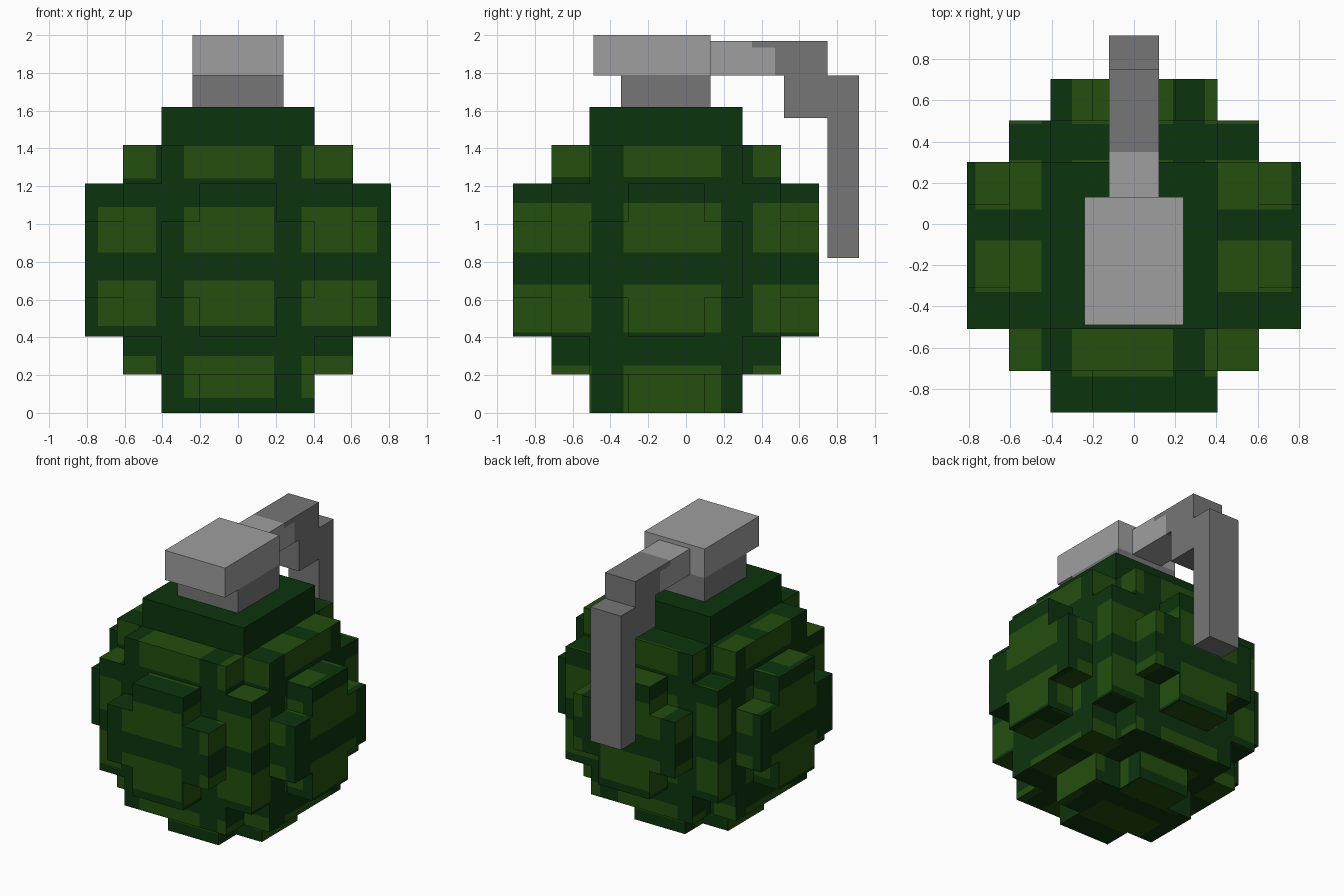
import bpy, bmesh
from mathutils import Vector

if "Cube" in bpy.data.objects:
    bpy.data.objects.remove(bpy.data.objects["Cube"])


def material(name, rgb):
    lin = [((c / 255 + 0.055) / 1.055) ** 2.4 if c > 10 else c / 255 / 12.92 for c in rgb]
    m = bpy.data.materials.new(name)
    m.diffuse_color = (*lin, 1)
    m.use_nodes = True
    m.node_tree.nodes["Principled BSDF"].inputs["Base Color"].default_value = m.diffuse_color
    return m


DARK_GREEN = material("dark green", (12, 52, 14))
LIGHT_GREEN = material("light green", (35, 78, 14))
LIGHT_METAL = material("light metal", (159, 159, 159))
DARK_METAL = material("dark metal", (118, 118, 118))


def make_object(name, bm, mats):
    mesh = bpy.data.meshes.new(name)
    bm.to_mesh(mesh)
    bm.free()
    for m in mats:
        mesh.materials.append(m)
    ob = bpy.data.objects.new(name, mesh)
    bpy.context.collection.objects.link(ob)
    return ob


def box(name, x, y, z, mat):
    bm = bmesh.new()
    bmesh.ops.create_cube(bm, size=1)
    for v in bm.verts:
        for i, (lo, hi) in enumerate((x, y, z)):
            v.co[i] = hi if v.co[i] > 0 else lo
    make_object(name, bm, [mat])


# Body: stepped ball on an 8 x 8 x 8 grid
U = 0.2025
CENTRE = Vector((0, -0.105, 4 * U))


def filled(c):
    return sum((i + 0.5 - 4) ** 2 for i in c) < 16 and c[2] < 7


bm = bmesh.new()
cells = [(i, j, k) for i in range(8) for j in range(8) for k in range(8) if filled((i, j, k))]
for c in cells:
    for axis in range(3):
        for side in (0, 1):
            n = list(c)
            n[axis] += 2 * side - 1
            if filled(n):
                continue
            a, b = (axis + 1) % 3, (axis + 2) % 3
            quad = []
            for da, db in ((0, 0), (1, 0), (1, 1), (0, 1)):
                p = list(c)
                p[axis] += side
                p[a] += da
                p[b] += db
                quad.append(bm.verts.new(CENTRE + U * Vector([q - 4 for q in p])))
            bm.faces.new(quad if side else quad[::-1])
bmesh.ops.remove_doubles(bm, verts=bm.verts, dist=1e-4)

# Camouflage patches: for each facing axis, the light bands along the other two axes
BANDS = {
    0: {1: [(-2, -0.5), (-0.33, 0.185), (0.355, 2)],
        2: [(-2, 0.25), (0.425, 0.68), (0.85, 1.11), (1.25, 2)]},
    1: {0: [(-0.74, -0.435), (-0.285, 0.19), (0.335, 0.735)],
        2: [(0.08, 0.30), (0.46, 0.70), (0.85, 1.09), (1.24, 2)]},
    2: {0: [(-0.77, -0.45), (-0.3, 0.19), (0.345, 0.765)],
        1: [(-0.74, -0.505), (-0.33, -0.08), (0.07, 0.31), (0.485, 2)]},
}
bm.normal_update()
for axis, tangents in BANDS.items():
    for t, bands in tangents.items():
        for cut in [v for band in bands for v in band if abs(v) < 2]:
            faces = [f for f in bm.faces if abs(f.normal[axis]) > 0.9]
            edges = {e for f in faces for e in f.edges}
            verts = {v for f in faces for v in f.verts}
            co, no = Vector((0, 0, 0)), Vector((0, 0, 0))
            co[t], no[t] = cut, 1
            bmesh.ops.bisect_plane(bm, geom=faces + list(edges) + list(verts),
                                   dist=1e-5, plane_co=co, plane_no=no)
            bm.normal_update()
for f in bm.faces:
    axis = max(range(3), key=lambda i: abs(f.normal[i]))
    mid = f.calc_center_bounds()
    f.material_index = int(all(any(lo < mid[t] < hi for lo, hi in bands)
                               for t, bands in BANDS[axis].items()))
make_object("body", bm, [DARK_GREEN, LIGHT_GREEN])

# Square collar on top of the body
box("collar", (-0.405, 0.405), (-0.51, 0.3), (7 * U, 8 * U), DARK_GREEN)

# Fuse neck and cap
box("neck", (-0.24, 0.24), (-0.345, 0.13), (1.62, 1.79), DARK_METAL)
box("cap", (-0.24, 0.24), (-0.49, 0.13), (1.787, 2.0), LIGHT_METAL)

# Lever: light root, dark bend, hanging handle
W = (-0.122, 0.122)
box("lever_root", W, (0.13, 0.35), (1.785, 1.97), LIGHT_METAL)
box("lever_root_tip", W, (0.35, 0.47), (1.785, 1.935), LIGHT_METAL)
box("lever_root_top", W, (0.35, 0.47), (1.935, 1.97), DARK_METAL)
box("lever_bridge", W, (0.47, 0.52), (1.785, 1.97), DARK_METAL)
box("lever_bend", W, (0.52, 0.75), (1.56, 1.97), DARK_METAL)
box("lever_handle", W, (0.75, 0.915), (0.82, 1.785), DARK_METAL)
